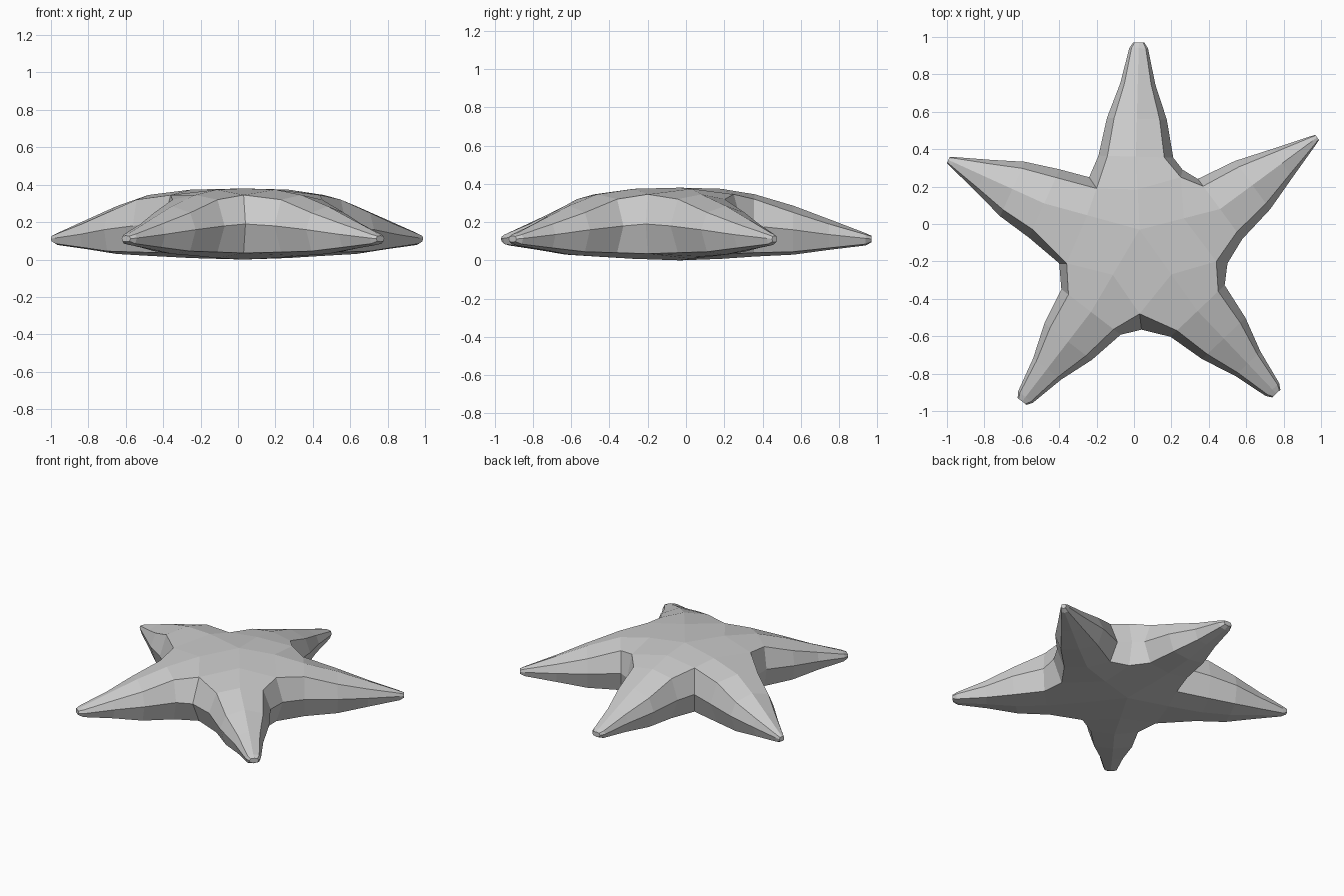
import bpy
import bmesh
from mathutils import Vector

# Remove the default cube only
cube = bpy.data.objects.get("Cube")
if cube:
    bpy.data.objects.remove(cube, do_unlink=True)

# One flat colour for the whole body
GREY = (0.6, 0.6, 0.6, 1.0)
grey = bpy.data.materials.new("starfish_grey")
grey.use_nodes = True
grey.diffuse_color = GREY
grey.node_tree.nodes["Principled BSDF"].inputs["Base Color"].default_value = GREY

# Arms, anticlockwise from the right: root centre, tip centre, tip half width
arms = [
    ((0.46, 0.08), (0.955, 0.445), 0.028),
    ((0.01, 0.36), (0.025, 0.94), 0.05),
    ((-0.48, 0.11), (-0.965, 0.33), 0.03),
    ((-0.23, -0.47), (-0.58, -0.925), 0.05),
    ((0.34, -0.465), (0.74, -0.885), 0.05),
]
# Webs between each arm and the next: rim point, then top edge point
webs = [
    ((0.26, 0.29), (0.25, 0.25)),
    ((-0.24, 0.25), (-0.20, 0.19)),
    ((-0.40, -0.21), (-0.36, -0.21)),
    ((0.04, -0.565), (0.03, -0.48)),
    ((0.50, -0.21), (0.44, -0.20)),
]
# Arm stations: fraction, half width, rim z, top edge z, spine z, lower edge z, keel z
stations = [
    (0.0, 0.20, 0.18, 0.32, 0.345, 0.04, 0.02),
    (0.35, 0.16, 0.16, 0.25, 0.285, 0.045, 0.03),
    (0.67, 0.094, 0.135, 0.19, 0.215, 0.065, 0.055),
    (1.0, None, 0.115, 0.135, 0.142, 0.085, 0.078),
]
HUB = Vector((0.03, -0.03))
EDGE = 0.76     # width of the top and lower edges relative to the rim

bm = bmesh.new()


def vert(p, z):
    return bm.verts.new((p[0], p[1], z))


def face(*verts):
    bm.faces.new(verts)


def section(centre, side, width, rim, top, spine, low, keel):
    """Eight-sided ring: right rim, right top, spine, left top, left rim, and below."""
    profile = [(-1, rim), (-EDGE, top), (0, spine), (EDGE, top),
               (1, rim), (EDGE, low), (0, keel), (-EDGE, low)]
    return [vert(centre + side * width * s, z) for s, z in profile]


def build_arm(root, tip, tip_width):
    root, tip = Vector(root), Vector(tip)
    along = (tip - root).normalized()
    side = Vector((-along.y, along.x))
    rings = []
    for t, width, *heights in stations:
        rings.append(section(root.lerp(tip, t), side, width or tip_width, *heights))
    # Small blunt end
    rings.append(section(tip + along * 0.03, side, tip_width * 0.6,
                         0.112, 0.125, 0.128, 0.098, 0.095))
    for a, b in zip(rings, rings[1:]):
        for k in range(8):
            n = (k + 1) % 8
            face(a[k], a[n], b[n], b[k])
    face(*rings[-1])
    return rings[0]


roots = [build_arm(*arm) for arm in arms]

# Web points between the arms
rims = [vert(rim, 0.19) for rim, edge in webs]
tops = [vert(edge, 0.345) for rim, edge in webs]
lows = [vert(edge, 0.035) for rim, edge in webs]


# Domed back and flatter underside, joining the arms to the hub
def build_disc(web, right, middle, left, centre_z, inner_z):
    centre = vert(HUB, centre_z)
    inner = [vert(HUB.lerp(Vector(a[0]), 0.55), inner_z) for a in arms]
    for i, ring in enumerate(roots):
        j = (i + 1) % len(roots)
        face(web[i - 1], ring[right], ring[middle], inner[i])
        face(inner[i], ring[middle], ring[left], web[i])
        face(centre, inner[i], web[i], inner[j])


build_disc(tops, 1, 2, 3, 0.38, 0.374)
build_disc(lows, 7, 6, 5, 0.0, 0.008)

# Side walls of the webs
for i, ring in enumerate(roots):
    after = roots[(i + 1) % len(roots)]
    face(ring[4], rims[i], tops[i], ring[3])
    face(rims[i], after[0], after[1], tops[i])
    face(ring[4], ring[5], lows[i], rims[i])
    face(rims[i], lows[i], after[7], after[0])

bmesh.ops.recalc_face_normals(bm, faces=bm.faces)
mesh = bpy.data.meshes.new("starfish_body")
bm.to_mesh(mesh)
bm.free()
mesh.materials.append(grey)
body = bpy.data.objects.new("starfish_body", mesh)
bpy.context.collection.objects.link(body)
